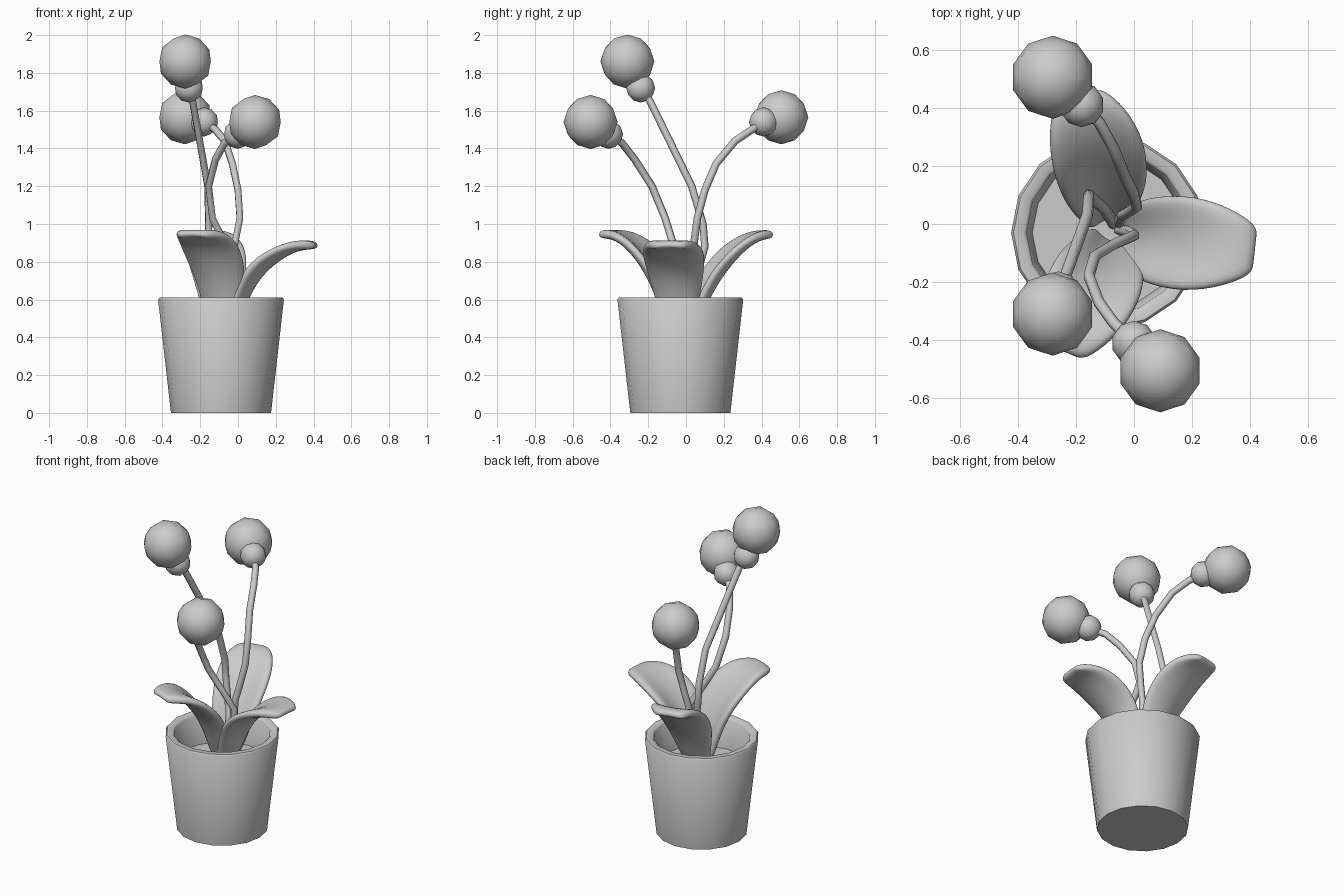
import bpy, bmesh, math
from mathutils import Vector

old = bpy.data.objects.get("Cube")
if old:
    bpy.data.objects.remove(old, do_unlink=True)

# Single grey clay material
GREY = (0.6, 0.6, 0.6, 1)
clay = bpy.data.materials.new("plain grey")
clay.use_nodes = True
clay.diffuse_color = GREY
clay.node_tree.nodes["Principled BSDF"].inputs["Base Color"].default_value = GREY


def add_object(name, bm, angle=180):
    bmesh.ops.recalc_face_normals(bm, faces=bm.faces)
    mesh = bpy.data.meshes.new(name)
    bm.to_mesh(mesh)
    bm.free()
    mesh.materials.append(clay)
    obj = bpy.data.objects.new(name, mesh)
    bpy.context.collection.objects.link(obj)
    bpy.ops.object.select_all(action="DESELECT")
    obj.select_set(True)
    bpy.context.view_layer.objects.active = obj
    bpy.ops.object.shade_smooth_by_angle(angle=math.radians(angle))
    return obj


def make_pot(name, center, profile, sides=16):
    """Turn a (radius, height) profile and close both ends."""
    bm = bmesh.new()
    rings = []
    for r, z in profile:
        rings.append([bm.verts.new((center[0] + r * math.cos(a), center[1] + r * math.sin(a), z))
                      for a in (math.tau * i / sides for i in range(sides))])
    for low, high in zip(rings, rings[1:]):
        for i in range(sides):
            j = (i + 1) % sides
            bm.faces.new((low[i], low[j], high[j], high[i]))
    bm.faces.new(rings[0])
    bm.faces.new(rings[-1])
    return add_object(name, bm, 50)


def make_ball(name, center, radius):
    bm = bmesh.new()
    bmesh.ops.create_icosphere(bm, subdivisions=2, radius=radius)
    bmesh.ops.translate(bm, verts=bm.verts, vec=center)
    return add_object(name, bm)


def make_stem(name, path, radius=0.02):
    curve = bpy.data.curves.new(name, "CURVE")
    curve.dimensions = "3D"
    curve.bevel_depth = radius
    curve.bevel_resolution = 1
    curve.use_fill_caps = True
    curve.materials.append(clay)
    spline = curve.splines.new("POLY")
    spline.points.add(len(path) - 1)
    for point, co in zip(spline.points, path):
        point.co = (*co, 1)
    spline.use_smooth = True
    bpy.context.collection.objects.link(bpy.data.objects.new(name, curve))


def make_leaf(name, spine, widths, cups, columns=5):
    """Cupped blade along a spine, thickened and smoothed."""
    spine = [Vector(p) for p in spine]
    out = spine[-1] - spine[0]
    side = Vector((-out.y, out.x, 0)).normalized()
    bm = bmesh.new()
    rows = []
    for i, p in enumerate(spine):
        along = (spine[min(i + 1, len(spine) - 1)] - spine[max(i - 1, 0)]).normalized()
        up = along.cross(side)
        row = []
        for c in range(columns):
            t = 2 * c / (columns - 1) - 1
            row.append(bm.verts.new(p + side * t * widths[i] + up * cups[i] * t * t))
        rows.append(row)
    for a, b in zip(rows, rows[1:]):
        for c in range(columns - 1):
            bm.faces.new((a[c], a[c + 1], b[c + 1], b[c]))
    leaf = add_object(name, bm)
    thick = leaf.modifiers.new("thickness", "SOLIDIFY")
    thick.thickness = 0.05
    thick.offset = 0
    smooth = leaf.modifiers.new("smoothing", "SUBSURF")
    smooth.levels = smooth.render_levels = 2


# Pot with tapered wall, rounded rim and recessed soil
make_pot("pot", (-0.09, -0.03),
         [(0.265, 0), (0.333, 0.6), (0.325, 0.61), (0.29, 0.61), (0.28, 0.6), (0.26, 0.42)])

# Leaves
WIDTHS = [0.07, 0.12, 0.155, 0.17, 0.14, 0.085]
CUPS = [0.03, 0.05, 0.06, 0.04, 0.01, -0.01]
make_leaf("left_leaf", [(-0.04, -0.04, 0.42), (0.03, -0.05, 0.6), (0.1, -0.06, 0.73),
                        (0.21, -0.07, 0.83), (0.32, -0.08, 0.89), (0.42, -0.09, 0.89)], WIDTHS, CUPS)
make_leaf("back_leaf", [(-0.09, 0.02, 0.42), (-0.1, 0.1, 0.61), (-0.11, 0.17, 0.73),
                        (-0.13, 0.27, 0.86), (-0.16, 0.37, 0.94), (-0.19, 0.45, 0.95)], WIDTHS, CUPS)
make_leaf("front_leaf", [(-0.09, -0.06, 0.42), (-0.1, -0.13, 0.62), (-0.12, -0.18, 0.74),
                         (-0.16, -0.26, 0.87), (-0.2, -0.35, 0.945), (-0.25, -0.44, 0.95)], WIDTHS, CUPS)

# Stems
make_stem("tall_stem", [(-0.26, -0.24, 1.72), (-0.24, -0.19, 1.65), (-0.16, 0.03, 1.2), (-0.155, 0.09, 1.0),
                        (-0.155, 0.1, 0.88), (-0.1, 0.05, 0.7), (-0.07, 0, 0.42)])
make_stem("front_stem", [(0, -0.41, 1.47), (-0.07, -0.34, 1.43), (-0.12, -0.27, 1.34), (-0.155, -0.18, 1.2),
                         (-0.135, -0.11, 1.03), (-0.07, -0.07, 0.9), (0, -0.04, 0.78), (-0.01, -0.03, 0.62),
                         (-0.05, -0.02, 0.42)])
make_stem("back_stem", [(-0.18, 0.41, 1.54), (-0.12, 0.35, 1.5), (-0.07, 0.26, 1.44), (-0.03, 0.16, 1.32),
                        (0, 0.1, 1.18), (0.01, 0.06, 1.03), (-0.02, 0.04, 0.88), (-0.04, 0.03, 0.8),
                        (-0.05, 0, 0.42)])

# Flower heads, each with a small bud under it
HEADS = {
    "tall": ((-0.28, -0.31, 1.86), (-0.26, -0.24, 1.72)),
    "front": ((0.09, -0.505, 1.54), (0, -0.41, 1.475)),
    "back": ((-0.28, 0.505, 1.565), (-0.18, 0.41, 1.54)),
}
for label, (head, bud) in HEADS.items():
    make_ball(label + "_flower", head, 0.143)
    make_ball(label + "_bud", bud, 0.077)
